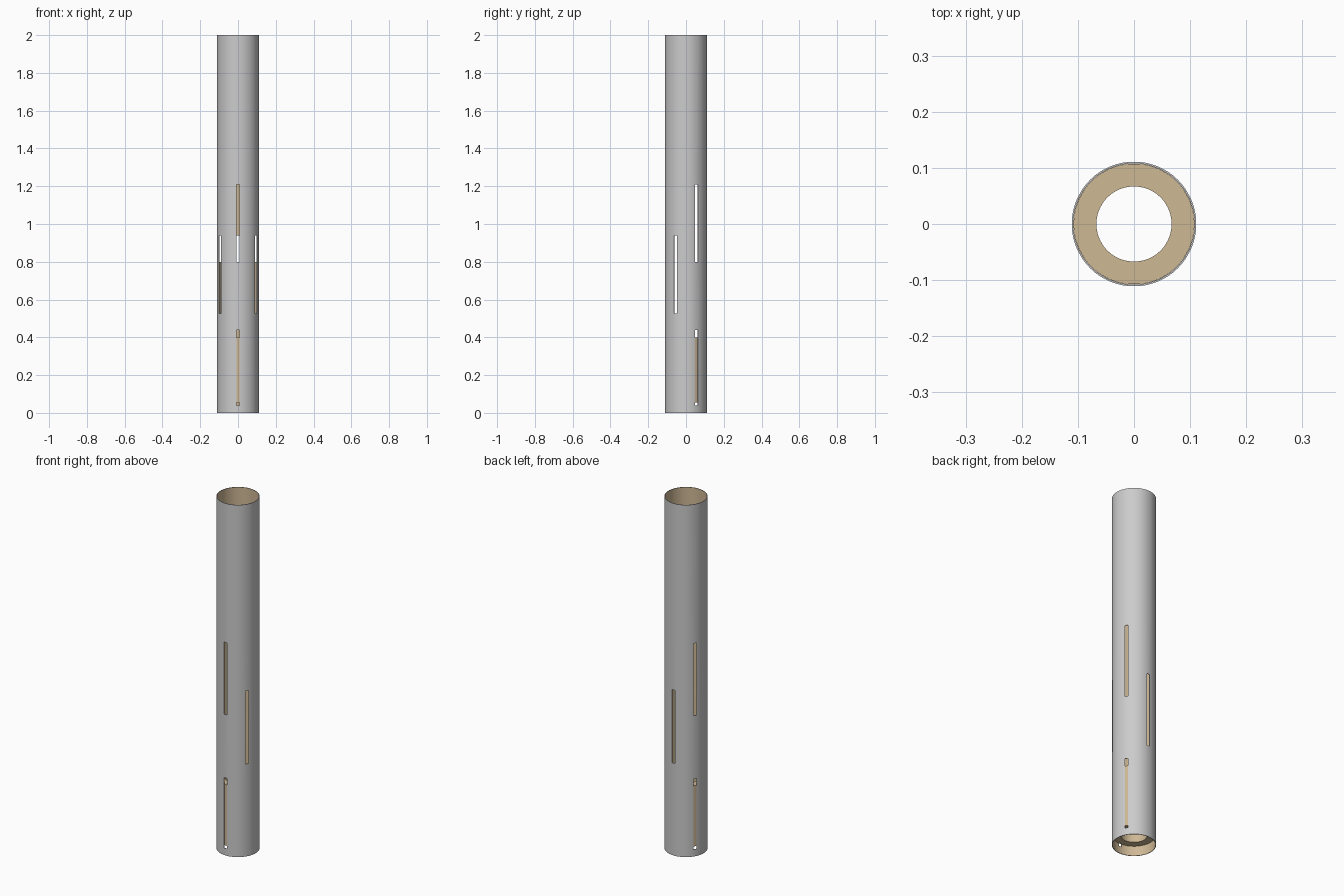
import bpy, bmesh, math

if "Cube" in bpy.data.objects:
    bpy.data.objects.remove(bpy.data.objects["Cube"])

R, WALL, H = 0.111, 0.003, 2.0
SLOT_W = 0.018
COLS = 9                                   # wall columns between slot strips

tan = bpy.data.materials.new("tan_interior")
tan.diffuse_color = (0.62, 0.48, 0.30, 1)
tan.use_nodes = True
tan.node_tree.nodes["Principled BSDF"].inputs["Base Color"].default_value = tan.diffuse_color
grey = bpy.data.materials.new("grey_shell")
grey.diffuse_color = (0.8, 0.8, 0.8, 1)
grey.use_nodes = True
grey.node_tree.nodes["Principled BSDF"].inputs["Base Color"].default_value = grey.diffuse_color


def finish(bm, name, mats):
    bmesh.ops.recalc_face_normals(bm, faces=bm.faces)
    me = bpy.data.meshes.new(name)
    bm.to_mesh(me)
    bm.free()
    ob = bpy.data.objects.new(name, me)
    bpy.context.collection.objects.link(ob)
    for m in mats:
        me.materials.append(m)
    bpy.ops.object.select_all(action='DESELECT')
    ob.select_set(True)
    bpy.context.view_layer.objects.active = ob
    return ob


def lathe(radius, z, angles):
    return [(radius * math.cos(a), radius * math.sin(a), z) for a in angles]


# Slotted tube: six narrow strips, alternately cut by low/high and middle slots
half = SLOT_W / 2 / R
angles, strip = [], []
for s in range(6):
    mid = math.radians(-90 + 60 * s)
    angles.append(mid - half)
    strip.append(s % 2)
    gap = math.radians(60) - 2 * half
    for i in range(COLS):
        angles.append(mid + half + gap * i / COLS)
        strip.append(None)

levels = [0, 0.04, 0.44, 0.525, 0.80, 0.94, 1.21, H]
slots = {0: [(0.04, 0.44), (0.80, 1.21)], 1: [(0.525, 0.94)]}

bm = bmesh.new()
rings = [[bm.verts.new(p) for p in lathe(R, z, angles)] for z in levels]
n = len(angles)
for j in range(len(levels) - 1):
    zc = (levels[j] + levels[j + 1]) / 2
    for i in range(n):
        if strip[i] is not None and any(a < zc < b for a, b in slots[strip[i]]):
            continue
        k = (i + 1) % n
        bm.faces.new((rings[j][i], rings[j][k], rings[j + 1][k], rings[j + 1][i]))
tube = finish(bm, "slotted_tube", [grey, tan])
mod = tube.modifiers.new("wall", 'SOLIDIFY')
mod.thickness = WALL
mod.offset = -1
mod.material_offset = 1                    # tan inside face
bpy.ops.object.modifier_apply(modifier=mod.name)
bpy.ops.object.shade_smooth_by_angle(angle=math.radians(35))

# Thick ring sleeve sitting inside the lower slots
profile = [(0.067, 0.055), (0.1077, 0.055), (0.1077, 0.40), (0.067, 0.40)]
bm = bmesh.new()
rings = [[bm.verts.new(p) for p in lathe(r, z, angles)] for r, z in profile]
for j in range(4):
    a, b = rings[j], rings[(j + 1) % 4]
    for i in range(n):
        k = (i + 1) % n
        bm.faces.new((a[i], a[k], b[k], b[i]))
finish(bm, "inner_sleeve", [tan])
bpy.ops.object.shade_smooth_by_angle(angle=math.radians(35))
